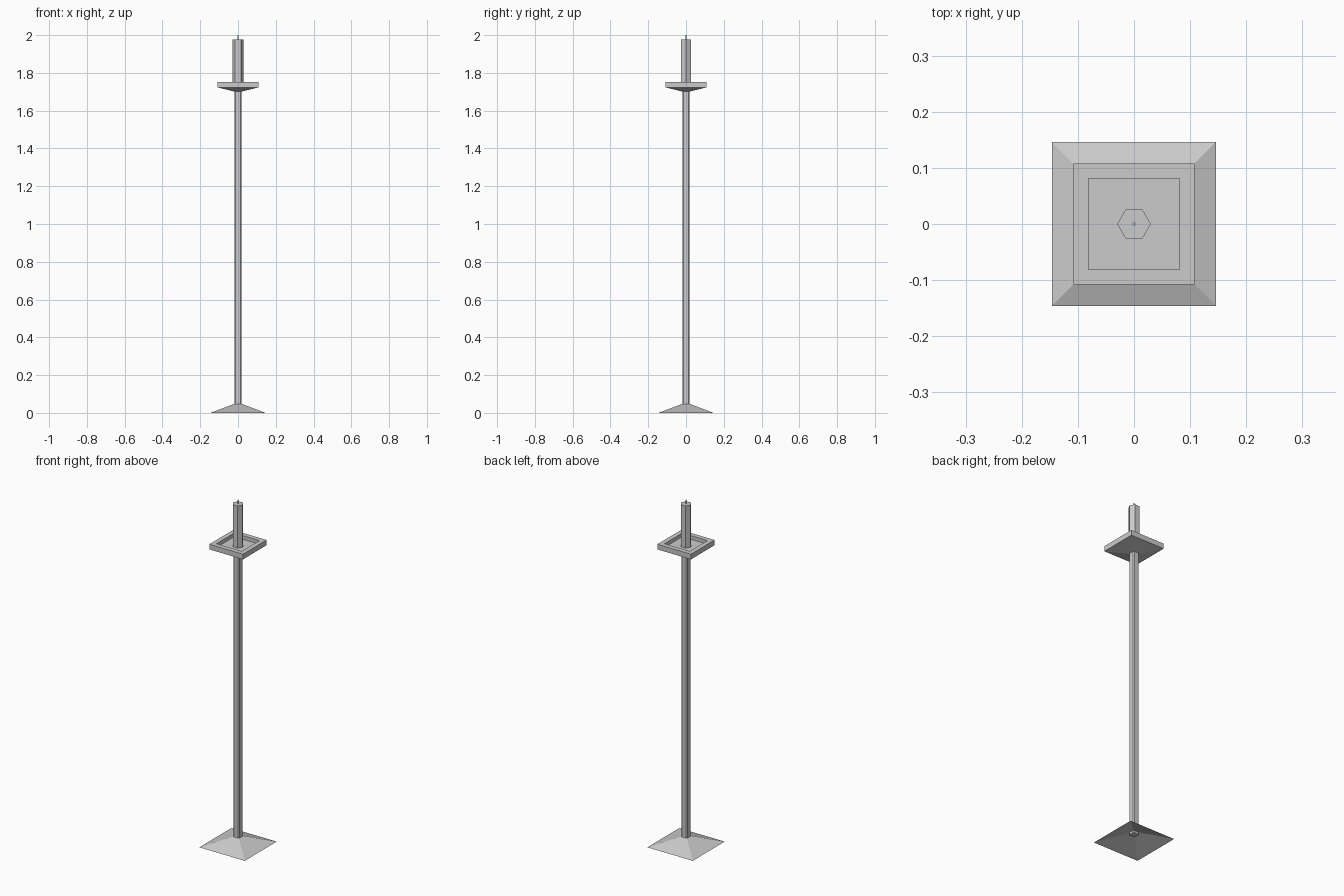
import bpy
from math import cos, sin, tau

if "Cube" in bpy.data.objects:
    bpy.data.objects.remove(bpy.data.objects["Cube"])


def square(h):
    return [(-h, -h), (h, -h), (h, h), (-h, h)]


def chamfered(h, c):
    d = h - c
    return [(-d, -h), (d, -h), (h, -d), (h, d), (d, h), (-d, h), (-h, d), (-h, -d)]


def polygon(r, n):
    return [(r * cos(tau * i / n), r * sin(tau * i / n)) for i in range(n)]


def loft(name, sections, cap_bottom=True, cap_top=True):
    """Stack of (outline, z) sections joined by flat faces."""
    n = len(sections[0][0])
    verts = [(x, y, z) for outline, z in sections for x, y in outline]
    faces = []
    for k in range(len(sections) - 1):
        for i in range(n):
            j = (i + 1) % n
            faces.append((k * n + i, k * n + j, (k + 1) * n + j, (k + 1) * n + i))
    if cap_bottom:
        faces.append(tuple(reversed(range(n))))
    if cap_top:
        faces.append(tuple(range(len(verts) - n, len(verts))))
    mesh = bpy.data.meshes.new(name)
    mesh.from_pydata(verts, [], faces)
    obj = bpy.data.objects.new(name, mesh)
    bpy.context.collection.objects.link(obj)
    return obj


# Pyramid foot, open underneath
loft("base", [(square(0.146), 0), (square(0.006), 0.053)], cap_bottom=False)

# Tall pole with chamfered corners
loft("pole", [(chamfered(0.0195, 0.006), 0.035), (chamfered(0.0195, 0.006), 1.715)])

# Drip tray: tapered underside, square rim, recessed floor
loft("tray", [(square(0.008), 1.698), (square(0.108), 1.723), (square(0.108), 1.753),
              (square(0.081), 1.753), (square(0.081), 1.732)])

# Six-sided candle and its wick
loft("candle", [(polygon(0.03, 6), 1.73), (polygon(0.03, 6), 1.976)])
loft("wick", [(polygon(0.003, 6), 1.97), (polygon(0.003, 6), 2.0)])
